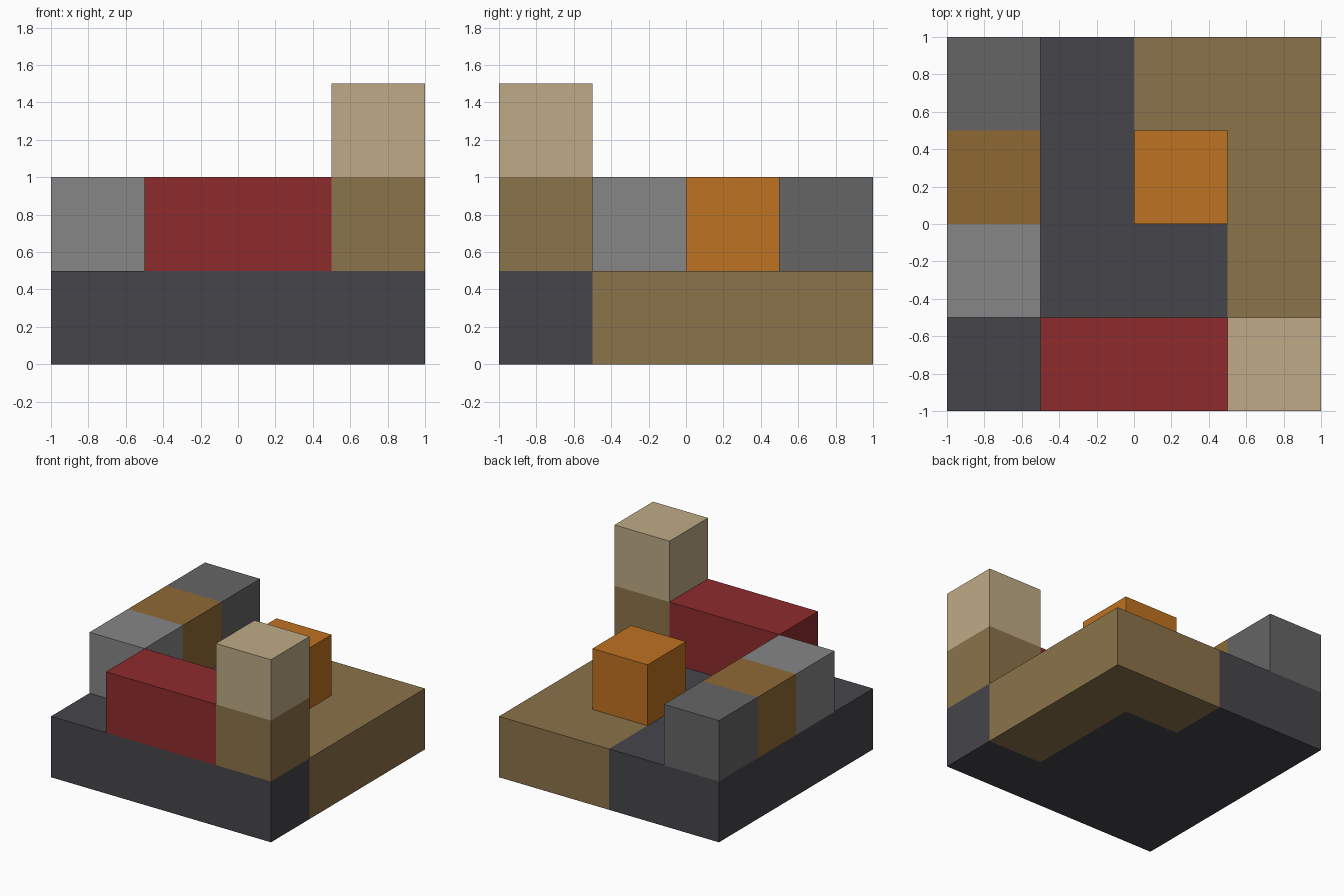
import bpy
import bmesh

CELL = 0.5  # every part sits on a half-unit block grid

cube = bpy.data.objects.get("Cube")
if cube:
    bpy.data.objects.remove(cube, do_unlink=True)


def linear(c):
    c /= 255
    return c / 12.92 if c <= 0.04045 else ((c + 0.055) / 1.055) ** 2.4


def material(name, r, g, b):
    colour = (linear(r), linear(g), linear(b), 1)
    mat = bpy.data.materials.new(name)
    mat.use_nodes = True
    mat.diffuse_color = colour
    shader = next(n for n in mat.node_tree.nodes if n.type == "BSDF_PRINCIPLED")
    shader.inputs["Base Color"].default_value = colour
    shader.inputs["Roughness"].default_value = 0.9
    return mat


def prism(name, outline, level, mat):
    """Extrude a footprint, given in grid cells, by one block at a level."""
    bm = bmesh.new()
    verts = [bm.verts.new((x * CELL, y * CELL, level * CELL)) for x, y in outline]
    base = bm.faces.new(verts)
    top = bmesh.ops.extrude_face_region(bm, geom=[base], use_keep_orig=True)["geom"]
    moved = [v for v in top if isinstance(v, bmesh.types.BMVert)]
    bmesh.ops.translate(bm, verts=moved, vec=(0, 0, CELL))
    bmesh.ops.recalc_face_normals(bm, faces=bm.faces)
    mesh = bpy.data.meshes.new(name)
    bm.to_mesh(mesh)
    bm.free()
    mesh.materials.append(mat)
    obj = bpy.data.objects.new(name, mesh)
    bpy.context.collection.objects.link(obj)
    return obj


def block(name, x, y, level, mat, width=1):
    outline = [(x, y), (x + width, y), (x + width, y + 1), (x, y + 1)]
    return prism(name, outline, level, mat)


charcoal = material("charcoal", 70, 69, 74)
tan = material("tan", 139, 115, 74)
light_tan = material("light tan", 191, 170, 134)
red = material("dark red", 143, 43, 45)
orange = material("orange", 191, 114, 33)
brown = material("brown", 143, 105, 52)
light_grey = material("light grey", 134, 134, 134)
dark_grey = material("dark grey", 101, 101, 101)

# Two interlocking floor slabs
prism("stone_floor", [(-2, -2), (2, -2), (2, -1), (1, -1),
                      (1, 1), (0, 1), (0, 2), (-2, 2)], 0, charcoal)
prism("wood_floor", [(2, -1), (2, 2), (0, 2), (0, 1), (1, 1), (1, -1)], 0, tan)

# Front counter and corner post
block("front_counter", -1, -2, 1, red, width=2)
block("post_lower", 1, -2, 1, tan)
block("post_upper", 1, -2, 2, light_tan)

# Row of blocks along the side
for i, (name, mat) in enumerate([("side_front_block", light_grey),
                                 ("side_middle_block", brown),
                                 ("side_back_block", dark_grey)]):
    block(name, -2, i - 1, 1, mat)

# Free-standing block
block("centre_block", 0, 0, 1, orange)
